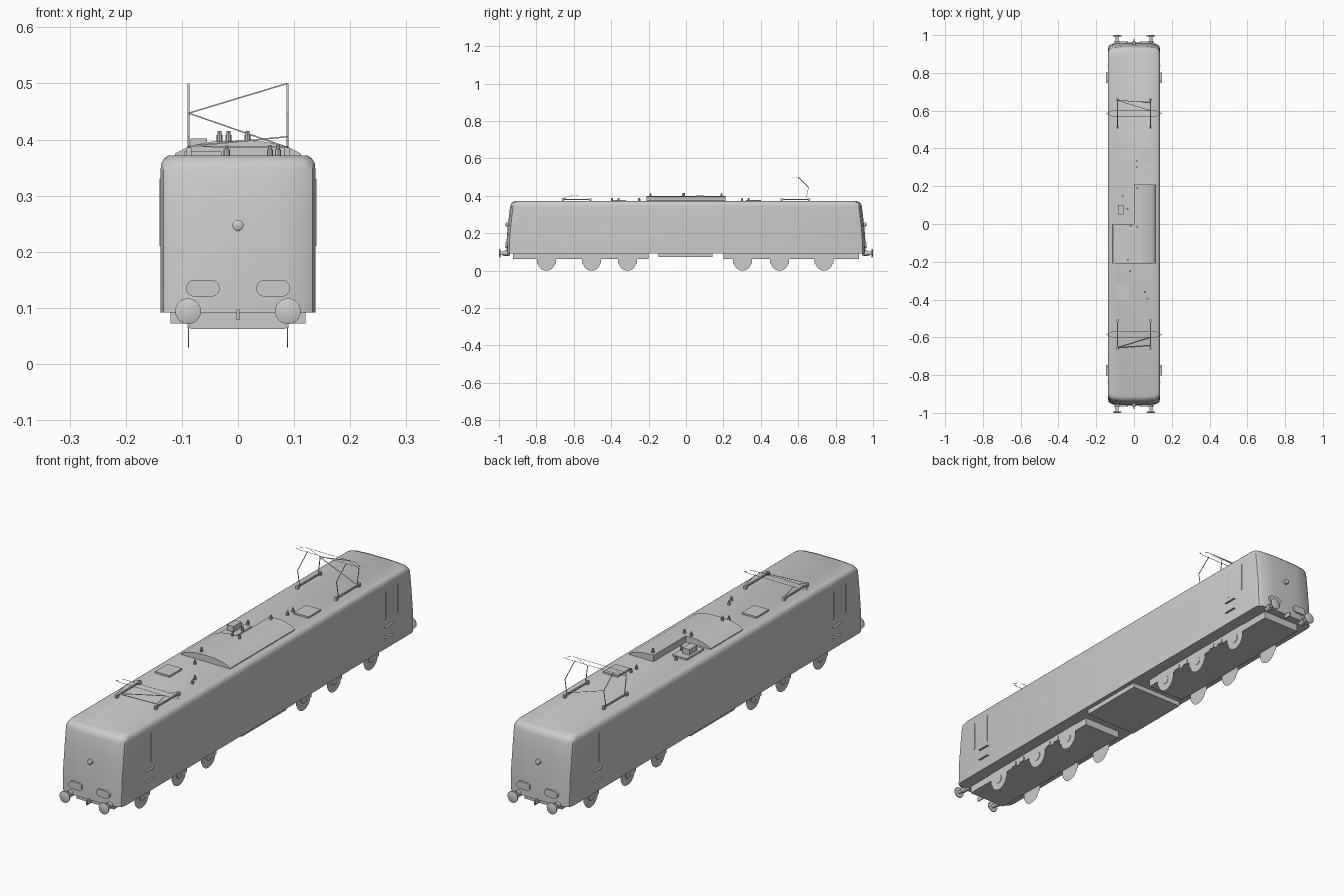
import bpy, math
from mathutils import Vector

if "Cube" in bpy.data.objects:
    bpy.data.objects.remove(bpy.data.objects["Cube"])


def mesh(name, verts, faces, smooth=False):
    me = bpy.data.meshes.new(name)
    me.from_pydata(verts, [], faces)
    me.update()
    ob = bpy.data.objects.new(name, me)
    bpy.context.collection.objects.link(ob)
    if smooth:
        bpy.context.view_layer.objects.active = ob
        bpy.ops.object.select_all(action='DESELECT')
        ob.select_set(True)
        bpy.ops.object.shade_smooth_by_angle(angle=math.radians(40))
    return ob


def loft(name, rings, smooth=False):
    n = len(rings[0])
    verts = [v for r in rings for v in r]
    faces = [(i * n + j, i * n + (j + 1) % n, (i + 1) * n + (j + 1) % n, (i + 1) * n + j)
             for i in range(len(rings) - 1) for j in range(n)]
    faces += [tuple(reversed(range(n))), tuple(range(len(verts) - n, len(verts)))]
    return mesh(name, verts, faces, smooth)


def box(name, x0, x1, y0, y1, z0, z1):
    return loft(name, [[(x0, y0, z), (x1, y0, z), (x1, y1, z), (x0, y1, z)] for z in (z0, z1)])


def turned(name, pos, axis, profile, n=16):
    """Round part: profile is (radius, distance along axis)."""
    q = Vector((0, 0, 1)).rotation_difference(Vector(axis))
    rings = [[Vector(pos) + q @ Vector((r * math.cos(2 * math.pi * k / n),
                                       r * math.sin(2 * math.pi * k / n), d)) for k in range(n)]
             for r, d in profile]
    return loft(name, rings, True)


def ribbon(name, pts, w):
    w = Vector(w) / 2
    verts = [Vector(p) + s * w for p in pts for s in (-1, 1)]
    return mesh(name, verts, [(2 * i, 2 * i + 1, 2 * i + 3, 2 * i + 2) for i in range(len(pts) - 1)])


# body shell: stacked plan outlines
def outline(w, e, z):
    q = [(w, e - .035), (w - .005, e - .018), (w - .022, e - .008), (w * .45, e - .002)]
    a = q + [(-x, y) for x, y in reversed(q)]
    return [(x, y, z) for x, y in a + [(-x, -y) for x, y in a]]


loft('body_shell', [outline(*r) for r in (
    (.138, .962, .092), (.138, .960, .185), (.138, .950, .28), (.138, .942, .345),
    (.137, .938, .357), (.132, .930, .366), (.124, .915, .372))], True)

# raised roof section, half of it cut away on the left rear
arc = [(-.113, .37), (-.112, .375), (-.095, .384), (-.075, .391), (-.045, .3965), (0, .398)]
full = arc + [(-x, z) for x, z in reversed(arc[:-1])]
half = [(0, .37)] + full[5:]
loft('roof_hump_front', [[(x, y, z) for x, z in full] for y in (0, -.21)])
loft('roof_hump_rear', [[(x, y, z) for x, z in half] for y in (.21, 0)])
box('switch_base', -.095, -.03, .02, .13, .37, .379)
box('switch_box', -.085, -.055, .05, .10, .379, .402)
for s in (-1, 1):
    box('roof_hatch', s * .0625 - .033, s * .0625 + .033, s * .36 - .04, s * .36 + .04, .37, .379)

# roof insulators
for x, y, z in ((.015, .335, .37), (.015, .30, .37), (.017, .19, .396), (-.06, .15, .37),
                (-.035, .08, .379), (-.017, -.01, .396), (.017, -.015, .396),
                (-.033, -.19, .396), (-.02, -.25, .37), (.057, -.36, .37), (.071, -.395, .37)):
    turned('roof_insulator', (x, y, z), (0, 0, 1),
           [(.0055, 0), (.0055, .012), (.0035, .012), (.0035, .019)], 8)


# pantographs
def pantograph(cy, s, knee, top):
    ends = (cy - .073, cy + .073)
    for x in (-.088, .088):
        box('pantograph_rail', x - .003, x + .003, cy - .075, cy + .075, .378, .383)
        for y in ends:
            box('rail_foot', x - .005, x + .005, y - .006, y + .006, .37, .386)
            k = -1 if y < cy else 1
            ribbon('pantograph_arm', [(x, y - k * .012, .383), (x, y, knee), (x, cy + k * .008, top)],
                   (.004, 0, 0))
    y = cy + s * .07
    w = (0, .0025, .0025)
    ribbon('upper_brace', [(-.088, y, knee), (.088, cy + s * .015, top)], w)
    ribbon('lower_brace', [(-.088, y, knee), (.088, y - s * .012, .386)], w)
    for d in (-.015, .015):
        ribbon('contact_strip', [(-.145, cy, top - .005), (-.115, cy + d, top),
                                 (.115, cy + d, top), (.145, cy, top - .005)], (0, .003, 0))


pantograph(.585, 1, .447, .5)
pantograph(-.585, -1, .388, .405)

# fittings on both cab ends
for s in (-1, 1):
    for x in (-.089, .089):
        turned('buffer', (x, s * .94, .094), (0, s, 0),
               [(.013, 0), (.013, .03), (.008, .03), (.008, .052), (.023, .053), (.023, .057), (.015, .06)], 20)
    for x in (-.0625, .0625):
        ring = []
        for k in range(20):
            a = 2 * math.pi * (k + .5) / 20
            ring.append((x + .015 * math.cos(a) + math.copysign(.015, math.cos(a)), .135 + .015 * math.sin(a)))
        loft('headlight', [[(px, s * y, pz) for px, pz in ring] for y in (.93, .966)], True)
    turned('top_lamp', (0, s * .94, .247), (0, s, 0), [(.010, 0), (.010, .023), (.006, .026)])
    box('coupling_hook', -.0025, .0025, min(s * .95, s * .98), max(s * .95, s * .98), .078, .097)

    # side doors: handrails and flat steps
    for t in (-1, 1):
        for y in (.76, .84):
            box('door_handrail', t * .1385 - .0015, t * .1385 + .0015, s * y - .003, s * y + .003, .21, .33)
        for z in (.14, .185):
            ribbon('door_step', [(t * .137, s * .775, z), (t * .147, s * .775, z)], (0, .055, 0))

    # bogie pan, side sheets and wheel discs
    lo, hi = sorted((s * .925, s * .2))
    box('bogie_pan', -.085, .085, lo, hi, .062, .093)
    wheels = (-.746, -.505, -.313) if s < 0 else (.302, .5, .738)
    for t in (-1, 1):
        for y in wheels:
            mesh('wheel', [(t * .0855, y + .046 * math.cos(2 * math.pi * k / 28),
                            .046 + .046 * math.sin(2 * math.pi * k / 28)) for k in range(28)],
                 [tuple(range(28))])
            ribbon('axle_box', [(t * .0875, y - .05, .065), (t * .0875, y + .05, .065)], (0, 0, .055))
            turned('axle_cap', (t * .0875, y, .047), (t, 0, 0), [(.018, 0), (.018, .002)], 14)
        ribbon('bogie_side', [(t * .087, min(wheels), .079), (t * .087, max(wheels), .079)], (0, 0, .028))
        for a, b in zip(wheels, wheels[1:]):
            for d in (-.025, .025):
                m = (a + b) / 2 + d
                box('spring_block', t * .088 - .002, t * .088 + .002, m - .014, m + .014, .064, .08)

# underfloor equipment
box('underfloor_box', -.12, .12, -.147, .142, .072, .093)
